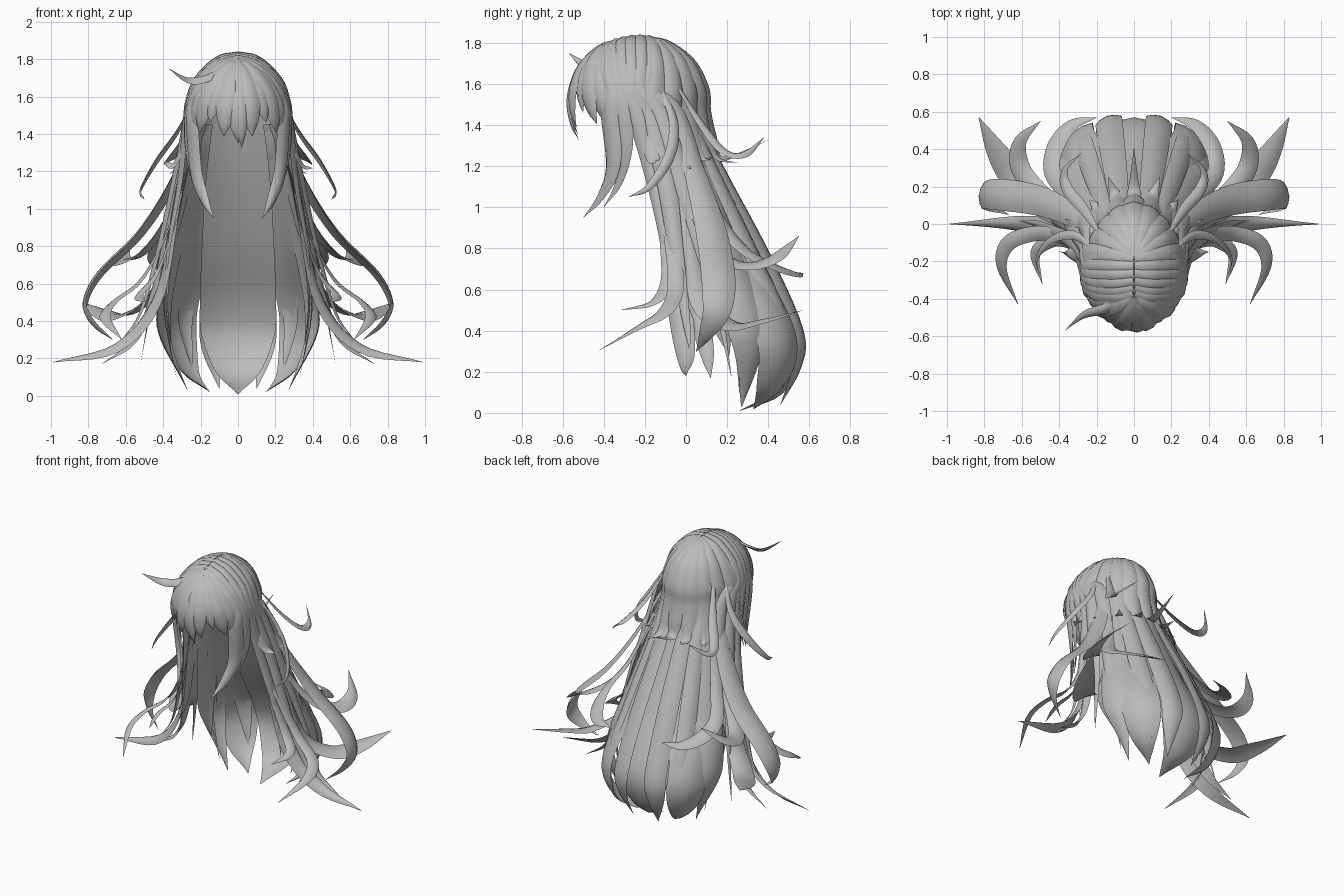
import bpy, bmesh, math
from mathutils import Vector as V

cube = bpy.data.objects.get("Cube")
if cube:
    bpy.data.objects.remove(cube)

hair_grey = bpy.data.materials.new("hair_grey")
hair_grey.use_nodes = True
GREY = (0.5, 0.5, 0.5, 1)
hair_grey.diffuse_color = GREY
hair_grey.node_tree.nodes["Principled BSDF"].inputs["Base Color"].default_value = GREY

CENTRE = V((0, -0.23, 1.5))
RADII = V((0.265, 0.32, 0.32))
made = []


def finish(name, bm):
    bmesh.ops.recalc_face_normals(bm, faces=bm.faces)
    mesh = bpy.data.meshes.new(name)
    bm.to_mesh(mesh)
    bm.free()
    mesh.materials.append(hair_grey)
    obj = bpy.data.objects.new(name, mesh)
    bpy.context.collection.objects.link(obj)
    made.append(obj)
    return obj


def on_head(direction, lift=1.0):
    """Point on the skull, which narrows a little toward the back."""
    d = V(direction).normalized() * lift
    d.x *= 1 - 0.2 * max(0, d.y)
    return CENTRE + V(a * b for a, b in zip(d, RADII))


def over_head(start, end, count, lift=1.02):
    """Points along an arc over the skull between two directions."""
    a, b = V(start).normalized(), V(end).normalized()
    return [on_head(a.lerp(b, i / (count - 1)), lift) for i in range(count)]


def outward(p):
    """Direction away from the core of the hair mass."""
    core = V((0, -0.22 + 0.33 * max(0, 1.5 - p.z), min(p.z, 1.5)))
    return (p - core).normalized()


def smooth_path(points, steps=5):
    pts = [V(p) for p in points]
    pts = [2 * pts[0] - pts[1]] + pts + [2 * pts[-1] - pts[-2]]
    path = []
    for a, b, c, d in zip(pts, pts[1:], pts[2:], pts[3:]):
        for i in range(steps):
            t = i / steps
            path.append(0.5 * (2 * b + (c - a) * t + (2 * a - 5 * b + 4 * c - d) * t * t
                               + (3 * b - a - 3 * c + d) * t ** 3))
    return path + [pts[-2]]


def lock(name, points, width, depth=0.35, bend=0.15, peak=0.4, root=0.6, up=0):
    """A tapering lock with a lens-shaped section swept along a smooth path."""
    path = smooth_path(points)
    last = len(path) - 1
    us = [-1, -0.6, 0, 0.6, 1]
    section = [(u, depth * (1 - u * u) - bend * u * u) for u in us]
    section += [(u, -0.3 * depth * (1 - u * u) - bend * u * u) for u in us[-2:0:-1]]
    bm = bmesh.new()
    rings, normal = [], V((0, 0, 0))
    for i, p in enumerate(path):
        t = i / last
        tangent = (path[min(i + 1, last)] - path[max(i - 1, 0)]).normalized()
        ref = normal + outward(p) + V((0, 0, up))
        normal = (ref - tangent * ref.dot(tangent)).normalized()
        side = tangent.cross(normal)
        if t < peak:
            w = root + (1 - root) * math.sin(math.pi / 2 * t / peak)
        else:
            w = max(0.02, math.cos(math.pi / 2 * (t - peak) / (1 - peak)))
        w *= width
        rings.append([bm.verts.new(p + side * u * w + normal * v * w) for u, v in section])
    n = len(section)
    for a, b in zip(rings, rings[1:]):
        for k in range(n):
            bm.faces.new((a[k], a[(k + 1) % n], b[(k + 1) % n], b[k]))
    bm.faces.new(rings[0])
    bm.faces.new(rings[-1])
    return finish(name, bm)


def pair(name, points, width, **shape):
    lock("left_" + name, points, width, **shape)
    lock("right_" + name, [(-p[0], p[1], p[2]) for p in points], width, **shape)


# Scalp under the locks, open at the face and neck
bm = bmesh.new()
bmesh.ops.create_uvsphere(bm, u_segments=32, v_segments=20, radius=1)
for v in bm.verts:
    v.co = on_head(v.co, 0.98)
gone = [v for v in bm.verts if v.co.z < (1.53 if v.co.y < -0.25 else 1.42)]
bmesh.ops.delete(bm, geom=gone, context='VERTS')
finish("scalp", bm)

# Fringe fanning forward, longest in the middle
for i in range(-4, 5):
    a = math.radians(17 * i)
    drop = (-0.5, -0.36, -0.12, -0.3, -0.42)[abs(i)]
    arc = over_head((0, -0.45, 0.85), (math.sin(a), -math.cos(a), drop), 6, 1.03 + 0.02 * (i % 2))
    lock(f"fringe_lock_{i + 5}", arc, 0.065, peak=0.5, root=0.3, depth=0.3)
lock("fringe_centre_tip", over_head((0, -0.45, 0.85), (0.08, -1, -0.6), 6, 1.06), 0.04, peak=0.5)

# Stray wisp at the right temple
lock("stray_wisp", [(-0.08, -0.42, 1.75), (-0.17, -0.46, 1.7), (-0.27, -0.49, 1.69),
                    (-0.37, -0.57, 1.75)], 0.032)

# Bands crossing the crown and running down the sides
falls = [
    [(.25, -.37, 1.45), (.23, -.36, 1.2), (.18, -.42, 1.05), (.13, -.5, .95)],
    [(.27, -.31, 1.45), (.26, -.3, 1.28), (.22, -.33, 1.12), (.18, -.4, 1)],
    [(.28, -.24, 1.45), (.31, -.16, 1.15), (.37, -.1, .8), (.4, -.08, .45)],
    [(.28, -.18, 1.45), (.34, -.1, 1.15), (.42, -.05, .8), (.52, 0, .45), (.62, .02, .3)],
    [(.28, -.12, 1.45), (.34, -.02, 1.15), (.4, .08, .8), (.46, .16, .5), (.52, .22, .18)],
    [(.26, -.05, 1.45), (.3, .06, 1.15), (.36, .16, .8), (.39, .24, .45), (.33, .26, .1)],
]
for i, fall in enumerate(falls):
    y = -0.5 + 0.13 * i
    arc = over_head((0, y, 1), (1, y * 0.9, 0.2), 4, 1.03)
    pair(f"crown_band_{i + 1}", arc + fall, 0.06 if i == 0 else 0.052, peak=0.5, root=0.7)

# Top layer fanning over the back of the head, tips flicked out
for i in range(-4, 5):
    a = math.radians(20 * i)
    out = V((math.sin(a), math.cos(a), 0))
    arc = over_head((0, 0.15, 1), (out.x, out.y, -0.1), 5, 1.04)
    end = arc[-1]
    flick = 0.3 if i == 0 else 0.14 + 0.04 * (i % 2)
    tip = 0.14 if i == 0 else 0.28 - 0.03 * (i % 3)
    arc += [end + out * reach - V((0, 0, fall))
            for reach, fall in ((0.03, 0.12), (0.08, 0.23), (flick, tip))]
    lock(f"back_top_lock_{i + 5}", arc, 0.07, peak=0.55, root=0.25, depth=0.3)

# Long broad panels down the back
panel = dict(depth=0.1, bend=0.25, peak=0.62, root=0.55)
lock("back_panel", [(0, -.01, 1.62), (0, .06, 1.4), (0, .16, 1.15), (0, .33, .8), (0, .5, .5),
                    (0, .55, .3), (0, .46, .1), (0, .26, .01)], 0.205, **panel)
pair("back_side_panel", [(.12, -.01, 1.6), (.15, .13, 1.2), (.23, .28, .8), (.32, .42, .5),
                         (.33, .47, .3), (.27, .42, .12), (.15, .33, .02)], 0.13, **panel)
pair("flank_panel", [(.17, -.05, 1.55), (.23, .07, 1.2), (.33, .19, .8), (.41, .28, .5),
                     (.4, .31, .3), (.27, .27, .03)], 0.1, **panel)
pair("flank_leaf", [(.21, -.08, 1.5), (.27, .02, 1.15), (.34, .11, .8), (.38, .16, .52),
                    (.36, .21, .28)], 0.085, **panel)
pair("back_overlay", [(.07, .05, 1.45), (.09, .2, 1.15), (.12, .41, .75), (.14, .56, .4),
                      (.14, .55, .22), (.1, .46, .04)], 0.075, **panel)
pair("back_outer_overlay", [(.15, .02, 1.45), (.19, .17, 1.12), (.25, .34, .75), (.29, .48, .42),
                            (.24, .47, .12)], 0.06, **panel)

# Wide side ribbons that loop out and curl back in
pair("loop_ribbon", [(.22, -.05, 1.45), (.36, .06, 1.13), (.53, .13, .87), (.74, .16, .66),
                     (.82, .15, .5), (.78, .1, .39), (.67, .05, .3)], 0.085, depth=0.15, peak=0.45,
     root=0.4)
pair("leaf_ribbon", [(.25, 0, 1.25), (.35, .04, .85), (.47, .09, .54), (.62, .22, .43),
                     (.73, .38, .45), (.83, .57, .5)], 0.075, depth=0.12, peak=0.65, up=3)

# Curls sweeping backward
curl = dict(depth=0.18, peak=0.6, up=2)
pair("back_curl", [(.25, -.05, 1.3), (.38, .07, .95), (.51, .17, .77), (.61, .3, .72),
                   (.61, .44, .76), (.5, .55, .86)], 0.055, **curl)
pair("inner_back_curl", [(.24, .02, 1.3), (.35, .15, .97), (.44, .28, .8), (.42, .42, .72),
                         (.33, .53, .68), (.2, .57, .68)], 0.05, **curl)

# Curls sweeping forward
pair("front_curl", [(.25, -.12, 1.3), (.36, -.08, .92), (.51, -.05, .63), (.67, -.1, .5),
                    (.71, -.23, .42), (.62, -.43, .3)], 0.042, **curl)
pair("inner_front_curl", [(.25, -.13, 1.3), (.35, -.1, .88), (.44, -.09, .65),
                          (.53, -.16, .54), (.49, -.32, .5)], 0.036, **curl)

# Long side locks sweeping outward at the bottom
pair("outer_sweep", [(.26, -.11, 1.4), (.34, -.07, .9), (.44, -.03, .5), (.65, 0, .26),
                     (.99, 0, .18)], 0.062, peak=0.5)
pair("lower_sweep", [(.27, -.06, 1.4), (.37, 0, .9), (.45, .05, .55), (.55, .1, .3),
                     (.73, .12, .17)], 0.05, peak=0.5)

# Fine flyaways near the neck
pair("front_flyaway", [(.22, -.14, 1.62), (.32, -.06, 1.42), (.44, -.08, 1.25),
                       (.52, -.18, 1.1), (.5, -.28, 1.05)], 0.028, root=0.2)
pair("back_flyaway", [(.18, -.06, 1.62), (.27, .08, 1.4), (.36, .19, 1.27), (.37, .29, 1.26),
                      (.28, .38, 1.34)], 0.032, root=0.2, up=1)

# Smooth shading with crisp lock edges
bpy.ops.object.select_all(action='DESELECT')
for obj in made:
    obj.select_set(True)
bpy.context.view_layer.objects.active = made[0]
bpy.ops.object.shade_smooth_by_angle(angle=math.radians(45))
